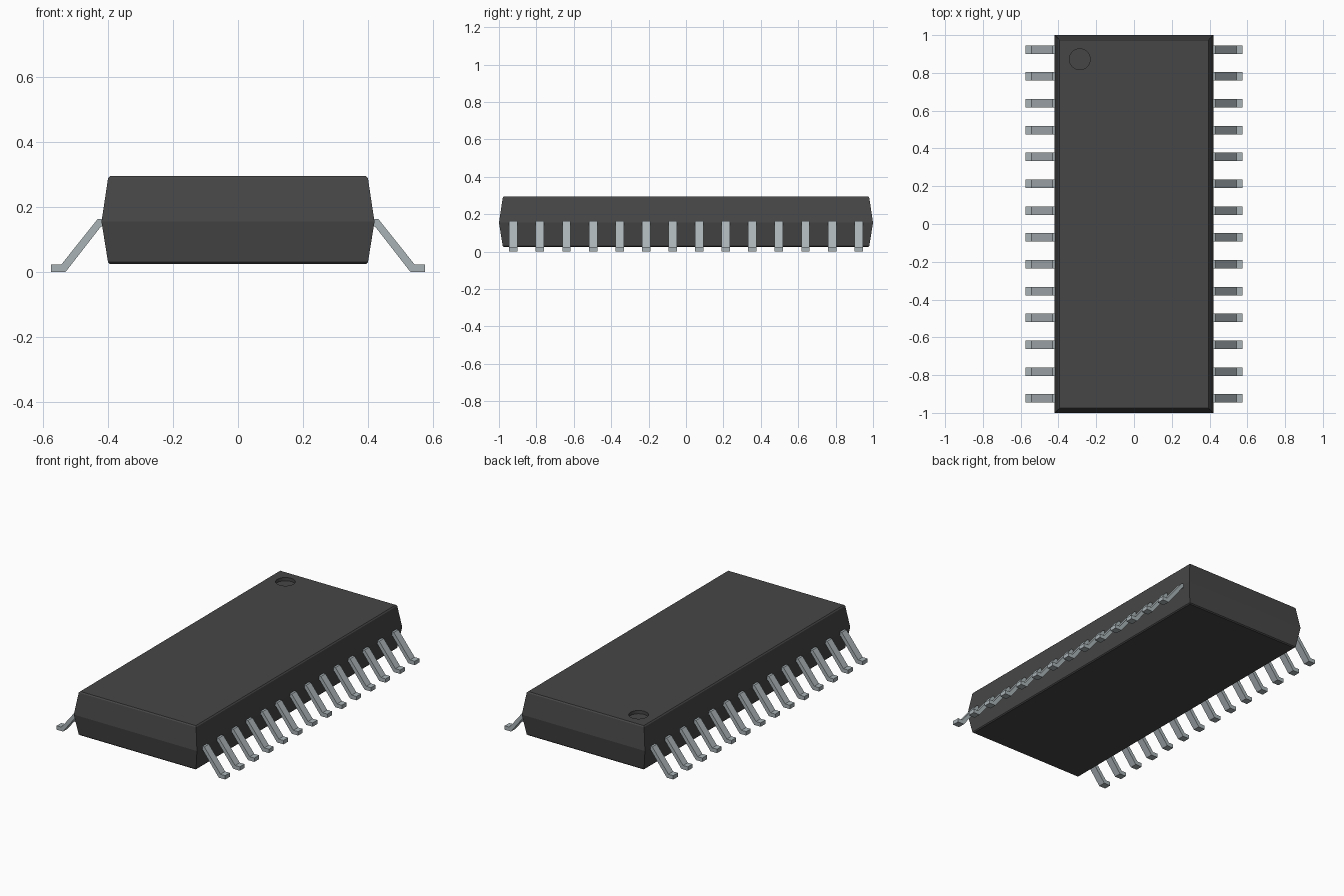
import bpy, bmesh, math
from mathutils import Matrix

cube = bpy.data.objects.get("Cube")
if cube:
    bpy.data.objects.remove(cube, do_unlink=True)


def make_material(name, color, roughness, metallic=0.0):
    mat = bpy.data.materials.new(name)
    mat.use_nodes = True
    mat.diffuse_color = color
    bsdf = mat.node_tree.nodes["Principled BSDF"]
    bsdf.inputs["Base Color"].default_value = color
    bsdf.inputs["Roughness"].default_value = roughness
    bsdf.inputs["Metallic"].default_value = metallic
    return mat


def make_object(name, bm, mat):
    bmesh.ops.recalc_face_normals(bm, faces=bm.faces)
    mesh = bpy.data.meshes.new(name)
    bm.to_mesh(mesh)
    bm.free()
    mesh.materials.append(mat)
    obj = bpy.data.objects.new(name, mesh)
    bpy.context.collection.objects.link(obj)
    return obj


charcoal = make_material("charcoal plastic", (0.062, 0.062, 0.062, 1), 0.7)
steel = make_material("tinned steel", (0.40, 0.45, 0.47, 1), 0.4)

# Package body: rectangular rings lofted upward, widest at the parting line
RINGS = [(0.394, 0.974, 0.025), (0.400, 0.980, 0.031), (0.420, 1.000, 0.155),
         (0.400, 0.980, 0.288), (0.394, 0.974, 0.295)]
bm = bmesh.new()
loops = [[bm.verts.new((sx * hx, sy * hy, z))
          for sx, sy in ((-1, -1), (1, -1), (1, 1), (-1, 1))] for hx, hy, z in RINGS]
for low, high in zip(loops, loops[1:]):
    for i in range(4):
        j = (i + 1) % 4
        bm.faces.new((low[i], low[j], high[j], high[i]))
bm.faces.new(loops[0])
bm.faces.new(loops[-1])
body = make_object("package_body", bm, charcoal)

# Round pin-one dimple cut into the top
bm = bmesh.new()
bmesh.ops.create_cone(bm, cap_ends=True, segments=48, radius1=0.055, radius2=0.055,
                      depth=0.04, matrix=Matrix.Translation((-0.287, 0.872, 0.295)))
cutter = make_object("dimple_cutter", bm, charcoal)
cutter.hide_render = True
cutter.hide_set(True)
dimple = body.modifiers.new("pin_one_dimple", "BOOLEAN")
dimple.operation = "DIFFERENCE"
dimple.solver = "EXACT"
dimple.object = cutter

# Gull-wing leads: one side profile, extruded along y
PINS, PITCH, WIDTH = 14, 0.142, 0.045
PROFILE = [(0.40, 0.163), (0.432, 0.163), (0.543, 0.024), (0.575, 0.024),
           (0.575, 0.0), (0.531, 0.0), (0.422, 0.140), (0.40, 0.140)]


def add_lead(name, side, y):
    bm = bmesh.new()
    face = bm.faces.new([bm.verts.new((side * x, y - WIDTH / 2, z)) for x, z in PROFILE])
    ext = bmesh.ops.extrude_face_region(bm, geom=[face])
    verts = [v for v in ext["geom"] if isinstance(v, bmesh.types.BMVert)]
    bmesh.ops.translate(bm, verts=verts, vec=(0, WIDTH, 0))
    return make_object(name, bm, steel)


for label, side in (("left", 1), ("right", -1)):
    for i in range(PINS):
        add_lead(f"{label}_lead_{i + 1}", side, (i - (PINS - 1) / 2) * PITCH)
